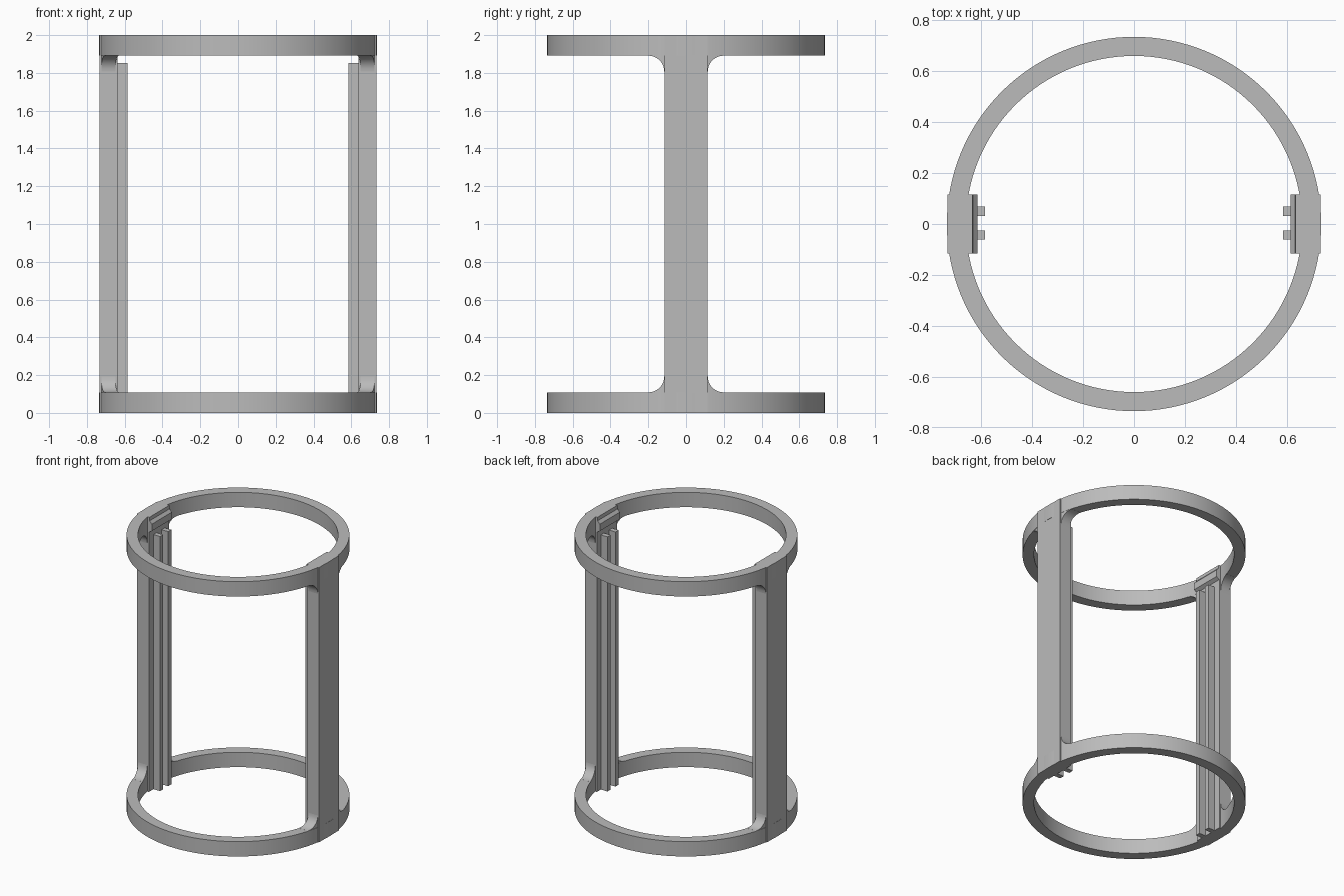
import bpy, bmesh, math

if "Cube" in bpy.data.objects:
    bpy.data.objects.remove(bpy.data.objects["Cube"])

HEIGHT, RING_H = 2.0, 0.108
R_OUT, R_IN = 0.735, 0.66
HALF_W = 0.115

grey = bpy.data.materials.new("neutral grey")
grey.diffuse_color = (0.5, 0.5, 0.5, 1)
grey.use_nodes = True
grey.node_tree.nodes["Principled BSDF"].inputs["Base Color"].default_value = grey.diffuse_color


def finish(name, bm, smooth=False):
    bmesh.ops.recalc_face_normals(bm, faces=bm.faces)
    mesh = bpy.data.meshes.new(name)
    bm.to_mesh(mesh)
    bm.free()
    mesh.materials.append(grey)
    obj = bpy.data.objects.new(name, mesh)
    bpy.context.collection.objects.link(obj)
    if smooth:
        bpy.ops.object.select_all(action='DESELECT')
        obj.select_set(True)
        bpy.context.view_layer.objects.active = obj
        bpy.ops.object.shade_smooth_by_angle(angle=math.radians(30))
    return obj


def sweep(bm, sections, closed=False):
    """Skin a series of equal cross-sections, capping the ends if open."""
    rows = [[bm.verts.new(p) for p in s] for s in sections]
    n, k = len(rows), len(rows[0])
    for i in range(n if closed else n - 1):
        a, b = rows[i], rows[(i + 1) % n]
        for j in range(k):
            m = (j + 1) % k
            bm.faces.new((a[j], a[m], b[m], b[j]))
    if not closed:
        bm.faces.new(rows[0])
        bm.faces.new(rows[-1])


def ring(name, z0, z1, steps=128):
    bm = bmesh.new()
    profile = [(R_IN, z0), (R_OUT, z0), (R_OUT, z1), (R_IN, z1)]
    angles = [2 * math.pi * i / steps for i in range(steps)]
    sweep(bm, [[(r * math.cos(a), r * math.sin(a), z) for r, z in profile]
               for a in angles], closed=True)
    finish(name, bm, True)


def post(name, side):
    # flat upright with a sloping lip on the inside of the top ring
    profile = [(0.733, 0), (0.733, HEIGHT), (0.634, HEIGHT), (0.632, 1.975),
               (0.614, 1.955), (0.614, 1.905), (0.638, 1.89), (0.638, 0)]
    bm = bmesh.new()
    sweep(bm, [[(side * x, y, z) for x, z in profile] for y in (-HALF_W, HALF_W)])
    finish(name, bm)


def rail(name, side, yc):
    bm = bmesh.new()
    x0, x1, h = side * 0.585, side * 0.645, 0.018
    sweep(bm, [[(x0, yc - h, z), (x1, yc - h, z), (x1, yc + h, z), (x0, yc + h, z)]
               for z in (0, 1.853)])
    finish(name, bm)


def fillet(name, side, front, top):
    # curved blend between the post edge and the ring
    size, steps = 0.085, 8
    sections = []
    for i in range(steps + 1):
        a = math.pi / 2 * i / steps
        y = HALF_W + size * (1 - math.cos(a))
        lift = size * (1 - math.sin(a)) + 0.0005
        xi, xo = math.sqrt(R_IN**2 - y * y), math.sqrt(R_OUT**2 - y * y) - 0.002
        z0, z1 = RING_H - 0.01, RING_H + lift
        section = [(xi, z0), (xo, z0), (xo, z1), (xi, z1)]
        sections.append([(side * x, front * y, HEIGHT - z if top else z)
                         for x, z in section])
    bm = bmesh.new()
    sweep(bm, sections)
    finish(name, bm, True)


ring("bottom_ring", 0, RING_H)
ring("top_ring", HEIGHT - RING_H, HEIGHT)

for side, label in ((-1, "left"), (1, "right")):
    post(label + "_post", side)
    rail(label + "_rail_back", side, 0.05)
    rail(label + "_rail_front", side, -0.043)
    for front, where in ((-1, "front"), (1, "back")):
        for top, level in ((False, "bottom"), (True, "top")):
            fillet(f"{label}_{where}_{level}_fillet", side, front, top)
